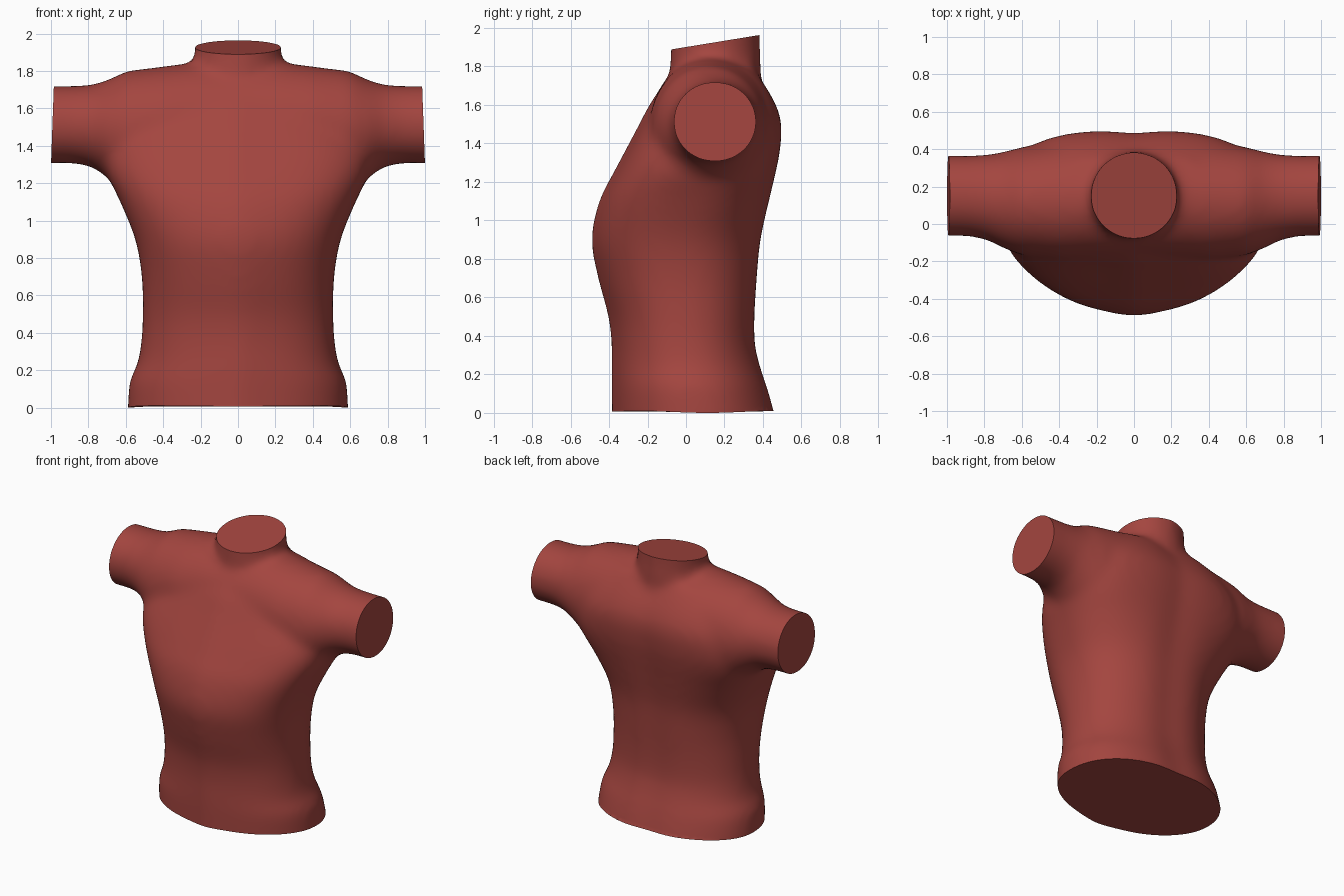
import bpy, bmesh, math
from mathutils import Vector

cube = bpy.data.objects.get("Cube")
if cube:
    bpy.data.objects.remove(cube, do_unlink=True)

SIDES = 64


def smooth_rows(rows, steps=4):
    """Add rows between the given ones along a Catmull-Rom curve."""
    out = []
    for i in range(len(rows) - 1):
        a, b, c, d = (rows[max(0, min(len(rows) - 1, i + k))] for k in (-1, 0, 1, 2))
        for s in range(steps):
            t = s / steps
            out.append([q + t / 2 * (r - p + t * (2*p - 5*q + 4*r - u
                        + t * (3*q - p - 3*r + u)))
                        for p, q, r, u in zip(a, b, c, d)])
    return out + [rows[-1]]


def loft(bm, rings):
    """Skin a list of point rings and cap both ends."""
    loops = [[bm.verts.new(p) for p in ring] for ring in rings]
    for a, b in zip(loops, loops[1:]):
        for i in range(SIDES):
            j = (i + 1) % SIDES
            bm.faces.new((a[i], a[j], b[j], b[i]))
    bm.faces.new(loops[0])
    bm.faces.new(loops[-1])


def power(v, e):
    return math.copysign(abs(v) ** e, v)


def angles():
    return [2 * math.pi * i / SIDES for i in range(SIDES)]


def torso_ring(z, w, front, back, e):
    """Rounded section with a soft keel in front and a spine groove behind."""
    mid, ring = (front + back) / 2, []
    for t in angles():
        x, s = w * power(math.cos(t), e), power(math.sin(t), e)
        y = mid + s * (back - front) / 2
        y -= 0.018 * abs(s) * math.exp(-(x / 0.12) ** 2)
        ring.append((x, y, z))
    return ring


def sleeve_ring(x, cy, ry, cz, rz):
    return [(x, cy + ry * math.cos(t), cz + rz * math.sin(t)) for t in angles()]


def neck_ring(z, r):
    return [(r * math.cos(t), 0.153 + r * math.sin(t), z) for t in angles()]


bm = bmesh.new()

# Torso: height, half width, front, back, squareness
torso = [(-.2, .60, -.365, .52, .93), (0, .59, -.367, .472, .93),
         (.14, .58, -.37, .432, .93), (.23, .54, -.37, .402, .93),
         (.35, .518, -.37, .373, .92), (.5, .51, -.387, .37, .91),
         (.7, .515, -.44, .382, .89), (.9, .55, -.475, .40, .86),
         (1.1, .63, -.435, .44, .78), (1.25, .70, -.36, .473, .72),
         (1.37, .715, -.296, .495, .7), (1.5, .68, -.227, .503, .72),
         (1.6, .63, -.175, .475, .75), (1.7, .55, -.10, .42, .8),
         (1.79, .42, -.01, .36, .9)]
loft(bm, [torso_ring(*r) for r in smooth_rows(torso)])

# Shoulders and sleeves: x, centre y, radius y, centre z, radius z
half = [(1.15, .15, .216, 1.513, .208), (.88, .15, .216, 1.513, .208),
        (.78, .142, .23, 1.507, .22), (.70, .128, .258, 1.49, .26),
        (.60, .122, .29, 1.475, .325), (.40, .125, .315, 1.49, .335),
        (.22, .13, .315, 1.50, .347)]
both = half + [(-r[0],) + r[1:] for r in reversed(half)]
loft(bm, [sleeve_ring(*r) for r in both])

# Neck: height, radius
loft(bm, [neck_ring(z, r) for z, r in
          [(1.6, .235), (1.84, .236), (1.89, .231), (2.15, .231)]])
bmesh.ops.recalc_face_normals(bm, faces=bm.faces)

mesh = bpy.data.meshes.new("shirt_torso")
bm.to_mesh(mesh)
bm.free()
shirt = bpy.data.objects.new("shirt_torso", mesh)
bpy.context.collection.objects.link(shirt)

# Fuse the three lofts and soften the joins
fuse = shirt.modifiers.new("fuse", 'REMESH')
fuse.mode = 'VOXEL'
fuse.voxel_size = 0.024
soften = shirt.modifiers.new("soften", 'SMOOTH')
soften.factor = 0.5
soften.iterations = 20
dg = bpy.context.evaluated_depsgraph_get()
fused = bpy.data.meshes.new_from_object(shirt.evaluated_get(dg))
shirt.modifiers.clear()

# Trim hem, sleeve ends and the sloping neck opening to flat caps
bm = bmesh.new()
bm.from_mesh(fused)
trims = [((0, 0, 0.005), (0, 0, -1)),
         ((.992, 0, 1.515), (1, 0, .036)),
         ((-.992, 0, 1.515), (-1, 0, .036)),
         ((0, .153, 1.926), (0, -.163, 1))]
for point, normal in trims:
    cut = bmesh.ops.bisect_plane(
        bm, geom=bm.verts[:] + bm.edges[:] + bm.faces[:], dist=1e-5,
        plane_co=Vector(point), plane_no=Vector(normal), clear_outer=True)
    rim = [e for e in cut["geom_cut"] if isinstance(e, bmesh.types.BMEdge)]
    bmesh.ops.contextual_create(bm, geom=rim)

# Gentle ripple along the hem
for v in bm.verts:
    if v.co.z < 0.006:
        v.co.z -= 0.005 * math.cos(9 * v.co.y - 1)
bmesh.ops.recalc_face_normals(bm, faces=bm.faces)
bm.to_mesh(mesh)
bm.free()
bpy.data.meshes.remove(fused)

# Brick red cloth
red = bpy.data.materials.new("brick_red")
red.use_nodes = True
colour = (0.37, 0.06, 0.05, 1)
red.diffuse_color = colour
red.node_tree.nodes["Principled BSDF"].inputs["Base Color"].default_value = colour
mesh.materials.clear()
mesh.materials.append(red)

bpy.ops.object.select_all(action='DESELECT')
shirt.select_set(True)
bpy.context.view_layer.objects.active = shirt
bpy.ops.object.shade_smooth_by_angle(angle=math.radians(40))
